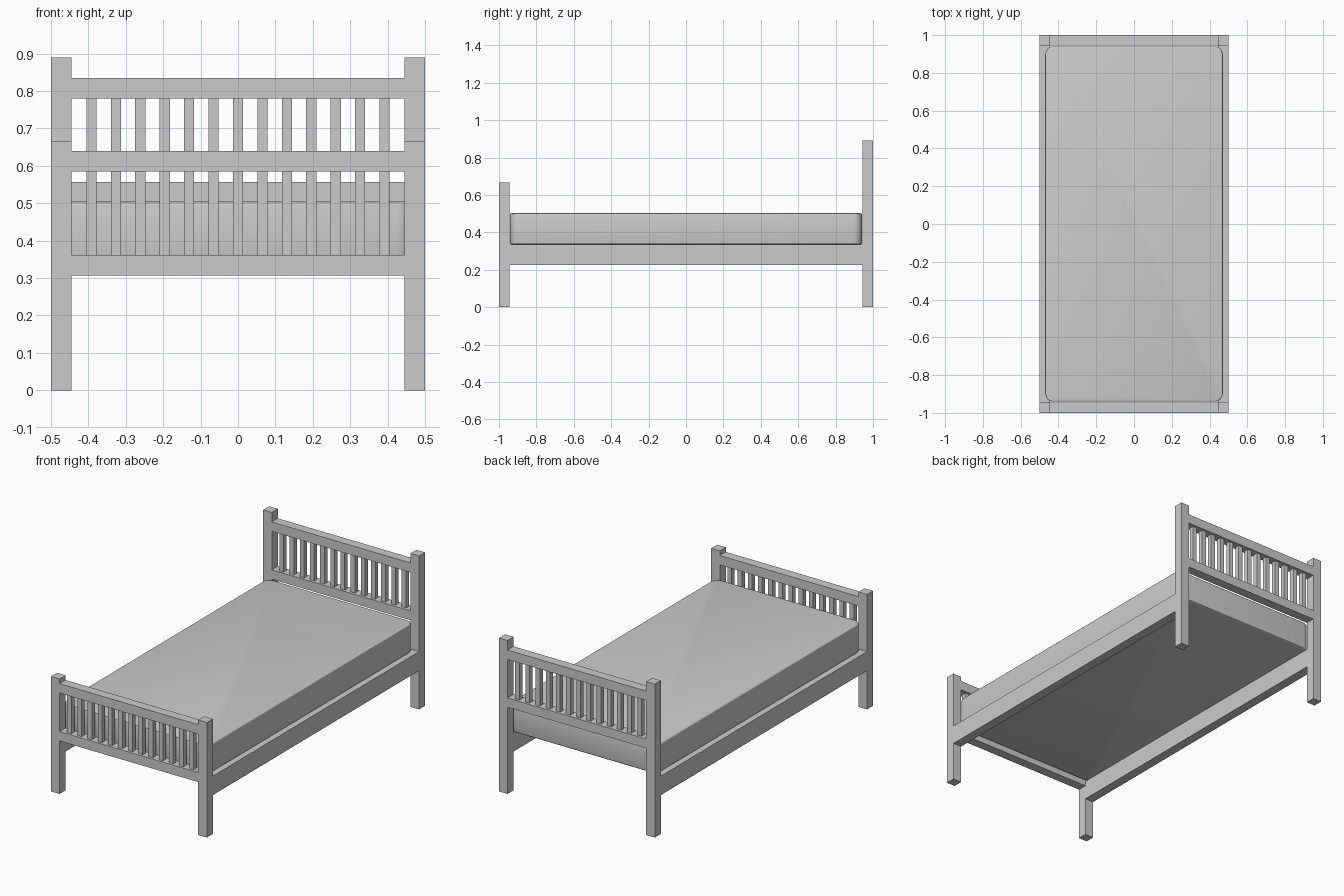
import bpy
import bmesh

if "Cube" in bpy.data.objects:
    bpy.data.objects.remove(bpy.data.objects["Cube"])


def box(name, x, y, z):
    """Box from (min, max) pairs on each axis."""
    bm = bmesh.new()
    bmesh.ops.create_cube(bm, size=1)
    for v in bm.verts:
        v.co = [r[0] if c < 0 else r[1] for c, r in zip(v.co, (x, y, z))]
    me = bpy.data.meshes.new(name)
    bm.to_mesh(me)
    bm.free()
    ob = bpy.data.objects.new(name, me)
    bpy.context.collection.objects.link(ob)
    return ob


W, L, T = 0.5, 1.0, 0.055      # half width, half length, timber thickness
IN = W - T


def bed_end(label, y, post_top, rails):
    # Two posts, two rails and a row of slats between the rails
    for side, x in (("left", (-W, -IN)), ("right", (IN, W))):
        box(f"{label}_{side}_post", x, y, (0, post_top))
    for pos, z in zip(("lower", "upper"), rails):
        box(f"{label}_{pos}_rail", (-IN, IN), y, z)
    mid = sum(y) / 2
    for i in range(13):
        cx = (i - 6) * 0.0653
        box(f"{label}_slat_{i + 1}", (cx - 0.0135, cx + 0.0135),
            (mid - 0.0135, mid + 0.0135), (rails[0][1], rails[1][0]))


bed_end("footboard", (-L, -L + T), 0.667, ((0.307, 0.362), (0.585, 0.64)))
bed_end("headboard", (L - T, L), 0.89, ((0.503, 0.557), (0.78, 0.835)))

# Side rails
for side, x in (("left", (-W, -IN)), ("right", (IN, W))):
    box(f"{side}_side_rail", x, (-L + T, L - T), (0.225, 0.335))

# Mattress: rounded corners in plan, then a small soft edge top and bottom
mattress = box("mattress", (-0.47, 0.47), (-0.941, 0.941), (0.336, 0.502))
bm = bmesh.new()
bm.from_mesh(mattress.data)
upright = [e for e in bm.edges
           if abs(e.verts[0].co.z - e.verts[1].co.z) > 0.1]
bmesh.ops.bevel(bm, geom=upright, offset=0.045, segments=6,
                profile=0.5, affect='EDGES')
rim = [e for e in bm.edges
       if abs(e.verts[0].co.z - e.verts[1].co.z) < 0.001]
bmesh.ops.bevel(bm, geom=rim, offset=0.007, segments=3,
                profile=0.5, affect='EDGES')
bm.to_mesh(mattress.data)
bm.free()
bpy.context.view_layer.objects.active = mattress
mattress.select_set(True)
bpy.ops.object.shade_smooth_by_angle()
